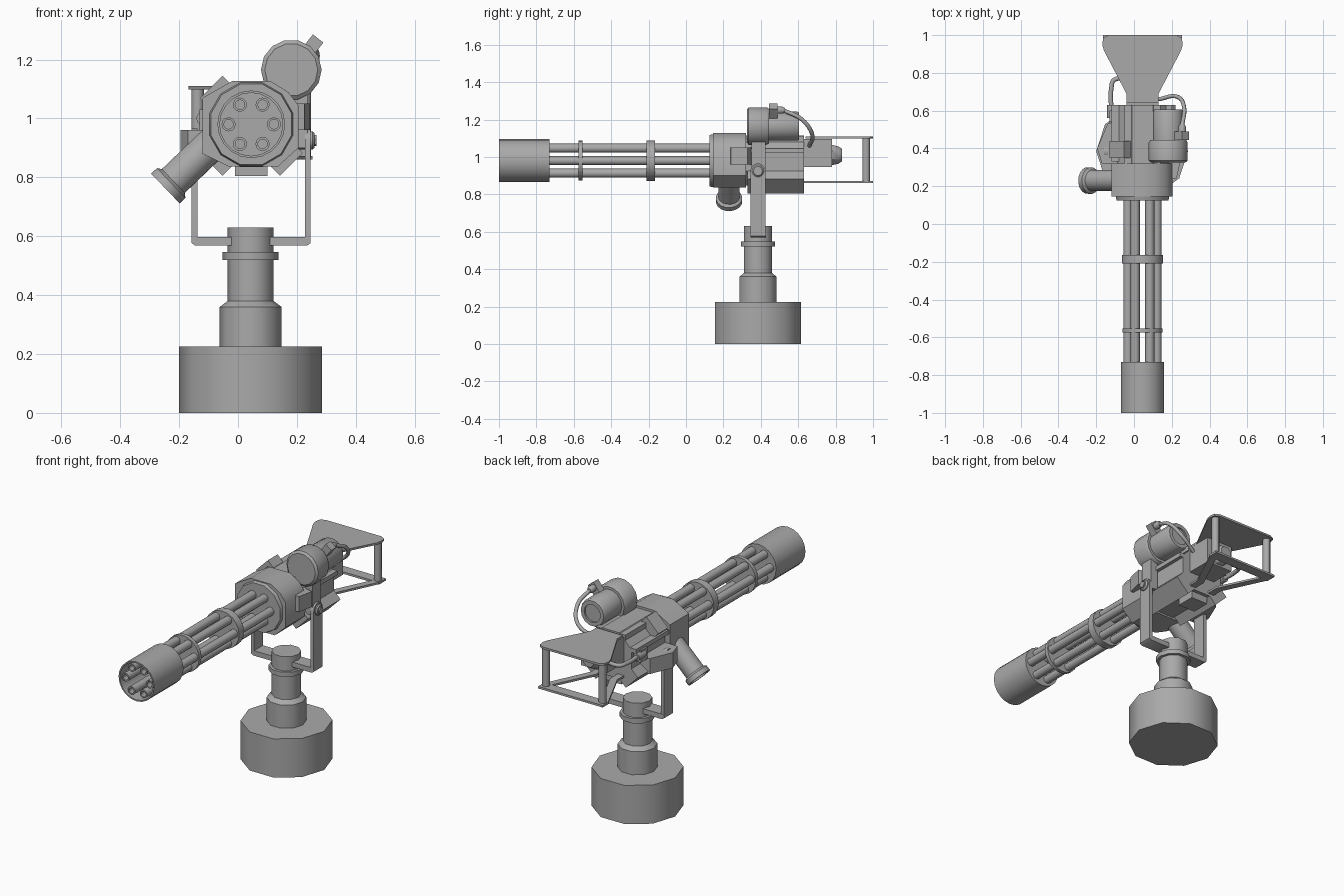
import bpy, bmesh, math
from mathutils import Vector, Matrix

if "Cube" in bpy.data.objects:
    bpy.data.objects.remove(bpy.data.objects["Cube"])

grey = bpy.data.materials.new("gunmetal_grey")
grey.use_nodes = True
grey.diffuse_color = (0.4, 0.4, 0.4, 1)
grey.node_tree.nodes["Principled BSDF"].inputs["Base Color"].default_value = (0.4, 0.4, 0.4, 1)

CX, CZ, PY = 0.045, 0.98, 0.385   # barrel axis and pedestal depth


def finish(name, bm):
    bmesh.ops.recalc_face_normals(bm, faces=bm.faces)
    mesh = bpy.data.meshes.new(name)
    bm.to_mesh(mesh)
    bm.free()
    mesh.materials.append(grey)
    ob = bpy.data.objects.new(name, mesh)
    bpy.context.collection.objects.link(ob)
    bpy.ops.object.select_all(action="DESELECT")
    ob.select_set(True)
    bpy.context.view_layer.objects.active = ob
    bpy.ops.object.shade_smooth_by_angle(angle=math.radians(38))
    return ob


def lathe(name, origin, axis, profile, sides=16, turn=0.0):
    """Revolve (distance, radius) pairs about an axis, capping both ends."""
    axis = Vector(axis).normalized()
    u = axis.orthogonal().normalized() if abs(axis.x) > 0.1 else Vector((1, 0, 0))
    v = axis.cross(u)
    bm = bmesh.new()
    rings = []
    for d, r in profile:
        angles = [turn + 2 * math.pi * i / sides for i in range(sides)]
        rings.append([bm.verts.new(Vector(origin) + axis * d + (u * math.cos(a) + v * math.sin(a)) * r)
                      for a in angles])
    for a, b in zip(rings, rings[1:]):
        for i in range(sides):
            j = (i + 1) % sides
            bm.faces.new((a[i], a[j], b[j], b[i]))
    bm.faces.new(rings[0])
    bm.faces.new(rings[-1])
    return finish(name, bm)


def prism(name, outline, axis, lo, hi):
    """Extrude a 2D outline along x, y or z."""
    place = {"x": lambda a, b, t: (t, a, b), "y": lambda a, b, t: (a, t, b),
             "z": lambda a, b, t: (a, b, t)}[axis]
    bm = bmesh.new()
    low = [bm.verts.new(place(a, b, lo)) for a, b in outline]
    high = [bm.verts.new(place(a, b, hi)) for a, b in outline]
    bm.faces.new(low)
    bm.faces.new(high)
    for i in range(len(low)):
        j = (i + 1) % len(low)
        bm.faces.new((low[i], low[j], high[j], high[i]))
    return finish(name, bm)


def box(name, x, y, z, roll=0.0):
    """Box from ranges, optionally rolled about its own y axis."""
    ranges = (x, y, z)
    bm = bmesh.new()
    bmesh.ops.create_cube(bm, size=1)
    bmesh.ops.scale(bm, vec=[b - a for a, b in ranges], verts=bm.verts)
    bmesh.ops.rotate(bm, matrix=Matrix.Rotation(roll, 3, "Y"), verts=bm.verts)
    bmesh.ops.translate(bm, vec=[(a + b) / 2 for a, b in ranges], verts=bm.verts)
    return finish(name, bm)


def cable(name, points, radius):
    curve = bpy.data.curves.new(name, "CURVE")
    curve.dimensions = "3D"
    curve.bevel_depth = radius
    curve.bevel_resolution = 2
    curve.resolution_u = 6
    curve.use_fill_caps = True
    spline = curve.splines.new("BEZIER")
    spline.bezier_points.add(len(points) - 1)
    for p, co in zip(spline.bezier_points, points):
        p.co = co
        p.handle_left_type = p.handle_right_type = "AUTO"
    curve.materials.append(grey)
    bpy.context.collection.objects.link(bpy.data.objects.new(name, curve))


BACK, UP = (0, 1, 0), (0, 0, 1)

# Pedestal
foot = (CX - 0.002, PY, 0)
lathe("pedestal_base", foot, UP, [(0, 0.243), (0.225, 0.243)], 10)
lathe("pedestal_column", foot, UP,
      [(0.225, 0.105), (0.36, 0.105), (0.38, 0.078), (0.63, 0.078)], 10)
lathe("pedestal_collar", foot, UP, [(0.52, 0.095), (0.547, 0.095)], 10)

# Yoke: cross bar and two round-topped arms with pivot bolts
prism("yoke_bar", [(-0.158, 0.577), (-0.145, 0.568), (0.235, 0.568), (0.247, 0.577),
                   (0.247, 0.597), (-0.158, 0.597)], "y", 0.345, 0.427)
arm = [(PY - 0.041, 0.59), (PY + 0.041, 0.59)]
arm += [(PY + 0.041 * math.cos(a * math.pi / 8), 0.925 + 0.041 * math.sin(a * math.pi / 8)) for a in range(9)]
for side, x in (("right", -0.158), ("left", 0.227)):
    prism(side + "_yoke_arm", arm, "x", x, x + 0.02)
lathe("left_pivot", (0.18, PY, 0.925), (1, 0, 0), [(0, 0.032), (0.073, 0.032), (0.08, 0.025)], 12)
lathe("left_pivot_bolt", (0.255, PY, 0.925), (1, 0, 0), [(0, 0.02), (0.012, 0.02)], 6)
lathe("right_pivot", (-0.1, PY, 0.925), (-1, 0, 0), [(0, 0.032), (0.073, 0.032), (0.08, 0.025)], 12)

# Barrels with bored ends
for i in range(6):
    a = i * math.pi / 3
    spot = (CX - 0.018 + 0.018 + 0.077 * math.cos(a), 0, CZ + 0.077 * math.sin(a))
    lathe(f"barrel_{i + 1}", spot, BACK,
          [(-0.9, 0.016), (-0.99, 0.016), (-0.99, 0.024), (0.14, 0.024)], 12)

# Muzzle shroud and barrel clamps
hub = (CX, 0, CZ)
lathe("muzzle_shroud", hub, BACK,
      [(-0.75, 0.107), (-1, 0.107), (-1, 0.115), (-0.73, 0.115)], 20)
lathe("front_clamp", hub, BACK, [(-0.575, 0.107), (-0.553, 0.107)], 20)
lathe("rear_clamp", hub, BACK, [(-0.21, 0.109), (-0.165, 0.109)], 20)
lathe("barrel_plate", hub, BACK, [(0.125, 0.142), (0.16, 0.15)], 12, math.pi / 12)

# Front housing and rear body
prism("front_housing", [(-0.02, 1.127), (0.11, 1.127), (0.17, 1.09), (0.205, 1.045), (0.205, 0.9),
                        (0.135, 0.836), (-0.03, 0.836), (-0.12, 0.88), (-0.12, 1.07)], "y", 0.145, 0.32)
lathe("rear_body", hub, BACK, [(0.31, 0.145), (0.63, 0.145)], 8, math.pi / 8)
box("top_rail", (-0.05, 0.14), (0.32, 0.63), (1.08, 1.11))
box("left_rail", (0.15, 0.2), (0.33, 0.63), (1.02, 1.045))
box("right_rail", (-0.12, -0.05), (0.33, 0.63), (1.02, 1.045))
box("underside_block", (-0.01, 0.1), (0.5, 0.61), (0.805, 0.86))
for name, x, z, y0, y1 in (("lower_left_fin", 0.16, 0.865, 0.33, 0.63),
                           ("lower_right_fin", -0.07, 0.865, 0.33, 0.63),
                           ("upper_right_fin", -0.07, 1.085, 0.35, 0.44)):
    roll = math.pi / 4 if (x - CX) * (z - CZ) < 0 else -math.pi / 4
    box(name, (x - 0.055, x + 0.055), (y0, y1), (z - 0.03, z + 0.03), roll + math.pi / 2)

# Side feed covers
prism("right_feed_cover", [(-0.08, 0.55), (-0.14, 0.53), (-0.195, 0.4), (-0.17, 0.32), (-0.08, 0.32)],
      "z", 0.87, 0.96)
prism("left_cover", [(0.18, 0.235), (0.225, 0.24), (0.245, 0.33), (0.18, 0.35)], "z", 0.96, 1.05)
box("motor_bracket", (0.19, 0.236), (0.35, 0.425), (0.9, 1.1))

# Ejection chute
lathe("ejection_chute", (-0.05, 0.23, 0.95), (-0.72, 0, -0.69),
      [(0, 0.057), (0.235, 0.057), (0.245, 0.071), (0.272, 0.071), (0.272, 0.055), (0.24, 0.05)], 16)

# Drive motor with connector and cable
lathe("drive_motor", (0.181, 0, 1.165), BACK,
      [(0.325, 0.09), (0.335, 0.103), (0.43, 0.103), (0.445, 0.095), (0.445, 0.08), (0.595, 0.08),
       (0.605, 0.074), (0.605, 0.052), (0.595, 0.052)], 14)
box("motor_connector", (0.225, 0.27), (0.445, 0.49), (1.2, 1.28), math.radians(38))
lathe("connector_plug", (0.255, 0.485, 1.25), BACK, [(0, 0.02), (0.03, 0.02), (0.045, 0.012)], 10)
cable("motor_cable", [(0.255, 0.52, 1.25), (0.265, 0.62, 1.2), (0.225, 0.675, 1.12), (0.13, 0.66, 1.06)], 0.011)

# Rear block and its tapered cap
box("rear_block", (-0.04, 0.13), (0.62, 0.78), (0.945, 1.097))
lathe("rear_cap", (CX, 0, 1.01), BACK, [(0.775, 0.06), (0.815, 0.05), (0.835, 0.035)], 8, math.pi / 8)

# Side hose with its plug
cable("side_hose", [(-0.12, 0.6, 1.0), (-0.12, 0.72, 1.0), (-0.105, 0.763, 1.0), (-0.03, 0.765, 1.0)], 0.012)
lathe("hose_plug", (-0.12, 0.56, 1.0), BACK, [(0, 0.022), (0.07, 0.022)], 10)
box("hose_socket", (-0.13, -0.06), (0.54, 0.6), (0.96, 1.03))

# Spade grip: top plate, lower frame and two handles
half = [(0.085, 0.64), (0.085, 0.69), (0.205, 0.92), (0.213, 0.95), (0.208, 0.985), (0.18, 1.0)]
prism("grip_top_plate", [(CX + x, y) for x, y in half] + [(CX - x, y) for x, y in reversed(half)],
      "z", 1.098, 1.11)
box("lower_rear_bar", (CX - 0.208, CX + 0.208), (0.94, 1.0), (0.86, 0.872))
for side, s in (("right", -1), ("left", 1)):
    prism(side + "_lower_bar", [(CX + s * x, y) for x, y in
                                ((0.045, 0.6), (0.085, 0.6), (0.085, 0.69), (0.208, 0.95), (0.165, 0.95), (0.045, 0.7))],
          "z", 0.86, 0.872)
    lathe(side + "_handle", (CX + s * 0.182, 0.963, 0.87), UP, [(0, 0.021), (0.23, 0.021)], 10)
